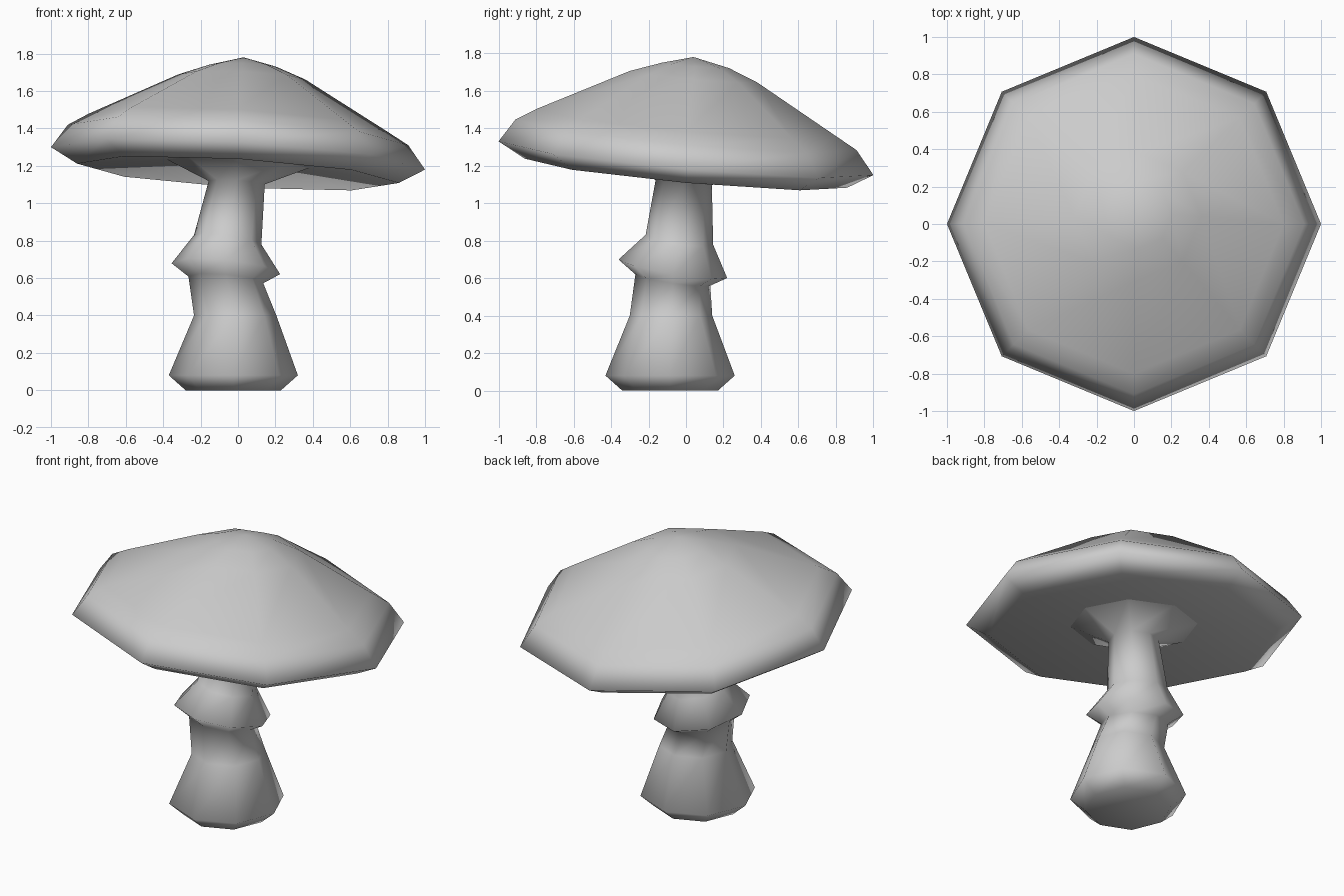
import bpy, bmesh
from math import cos, sin, tau

if "Cube" in bpy.data.objects:
    bpy.data.objects.remove(bpy.data.objects["Cube"])

SIDES = 8

grey = bpy.data.materials.new("plain grey")
grey.use_nodes = True
grey.diffuse_color = (0.6, 0.6, 0.6, 1)
grey.node_tree.nodes["Principled BSDF"].inputs["Base Color"].default_value = grey.diffuse_color


def lathe(name, rings):
    """Skin tilted octagonal rings (x, y, z, radius, slope x, slope y); radius 0 is a tip."""
    bm = bmesh.new()
    loops = []
    for x, y, z, r, sx, sy in rings:
        if r == 0:
            loops.append([bm.verts.new((x, y, z))] * SIDES)
            continue
        loop = []
        for i in range(SIDES):
            dx, dy = r * cos(tau * i / SIDES), r * sin(tau * i / SIDES)
            loop.append(bm.verts.new((x + dx, y + dy, z + sx * dx + sy * dy)))
        loops.append(loop)
    for a, b in zip(loops, loops[1:]):
        for i in range(SIDES):
            j = (i + 1) % SIDES
            corners = dict.fromkeys((a[i], a[j], b[j], b[i]))
            bm.faces.new(list(corners))
    bmesh.ops.recalc_face_normals(bm, faces=bm.faces)
    for face in bm.faces:
        face.smooth = True
    mesh = bpy.data.meshes.new(name)
    bm.to_mesh(mesh)
    bm.free()
    mesh.materials.append(grey)
    obj = bpy.data.objects.new(name, mesh)
    bpy.context.collection.objects.link(obj)
    return obj


# Cap: hollow underside, rim and dome, leaning to the back left
TX, TY = -0.06, -0.09
lathe("cap", [
    (0, 0, 1.25, 0, 0, 0),
    (0, 0, 1.16, 0.86, TX, TY),
    (0, 0, 1.24, 1.0, TX, TY),
    (0, 0, 1.365, 0.91, TX, TY),
    (0, 0, 1.43, 0.80, TX, TY),
    (0.02, 0.04, 1.675, 0.34, -0.04, -0.09),
    (0.025, 0.05, 1.735, 0.18, -0.03, -0.08),
    (0.03, 0.04, 1.78, 0, 0, 0),
])

# Stem: bulbous foot, waist, skirt ring, neck and flare into the cap
lathe("stem", [
    (-0.025, -0.085, 0, 0, 0, 0),
    (-0.025, -0.085, 0, 0.255, 0, 0),
    (-0.025, -0.085, 0.08, 0.345, 0, 0),
    (-0.015, -0.08, 0.40, 0.22, 0, 0),
    (-0.065, -0.07, 0.59, 0.20, -0.09, -0.15),
    (-0.065, -0.07, 0.65, 0.29, -0.1, -0.17),
    (-0.055, -0.035, 0.805, 0.18, -0.14, -0.15),
    (-0.007, -0.012, 1.11, 0.15, TX, TY),
    (0, 0, 1.22, 0.40, TX, TY),
])
